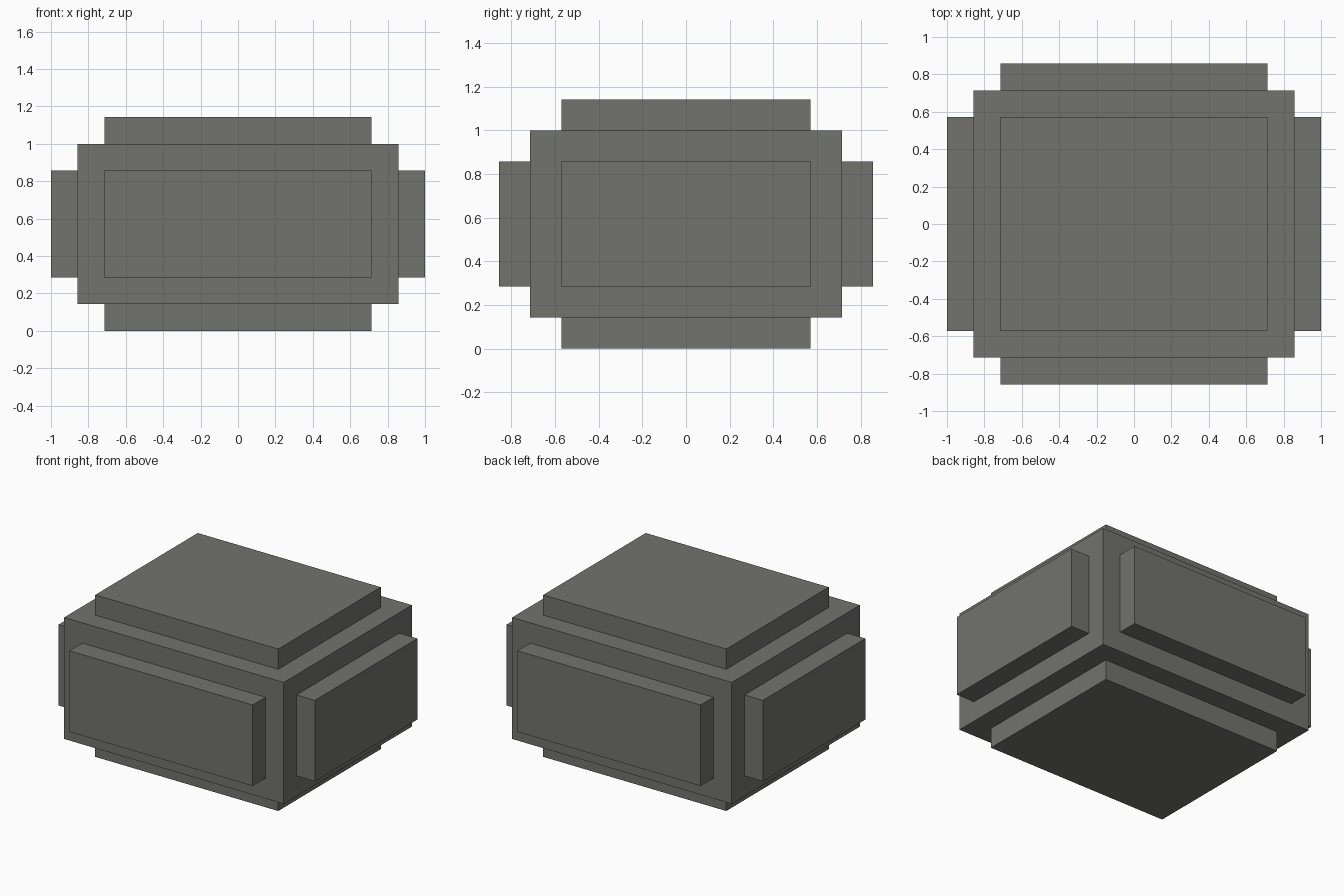
import bpy
import bmesh
from mathutils import Matrix, Vector

default_cube = bpy.data.objects.get("Cube")
if default_cube:
    bpy.data.objects.remove(default_cube, do_unlink=True)

UNIT = 1 / 7                    # grid step shared by every part
CORE = Vector((12, 10, 6)) * UNIT
CENTRE_Z = 4 * UNIT

# Single stone grey
stone = bpy.data.materials.new("stone_grey")
stone.use_nodes = True
colour = (0.17, 0.17, 0.155, 1)
stone.diffuse_color = colour
shader = next(n for n in stone.node_tree.nodes if n.type == "BSDF_PRINCIPLED")
shader.inputs["Base Color"].default_value = colour
shader.inputs["Roughness"].default_value = 1

# Core block
bm = bmesh.new()
bmesh.ops.create_cube(bm, size=1, matrix=Matrix.Diagonal((*CORE, 1)))
sides = bm.faces[:]

# Raised panel on each of the six sides: inset a rim, then push outwards
bmesh.ops.inset_individual(bm, faces=sides, thickness=UNIT, use_even_offset=True)
for face in sides:
    normal = face.normal.copy()
    panel = bmesh.ops.extrude_discrete_faces(bm, faces=[face])["faces"][0]
    bmesh.ops.translate(bm, verts=panel.verts, vec=normal * UNIT)

bmesh.ops.translate(bm, verts=bm.verts, vec=(0, 0, CENTRE_Z))
bmesh.ops.recalc_face_normals(bm, faces=bm.faces)

mesh = bpy.data.meshes.new("panelled_block")
bm.to_mesh(mesh)
bm.free()
mesh.materials.append(stone)
block = bpy.data.objects.new("panelled_block", mesh)
bpy.context.collection.objects.link(block)
